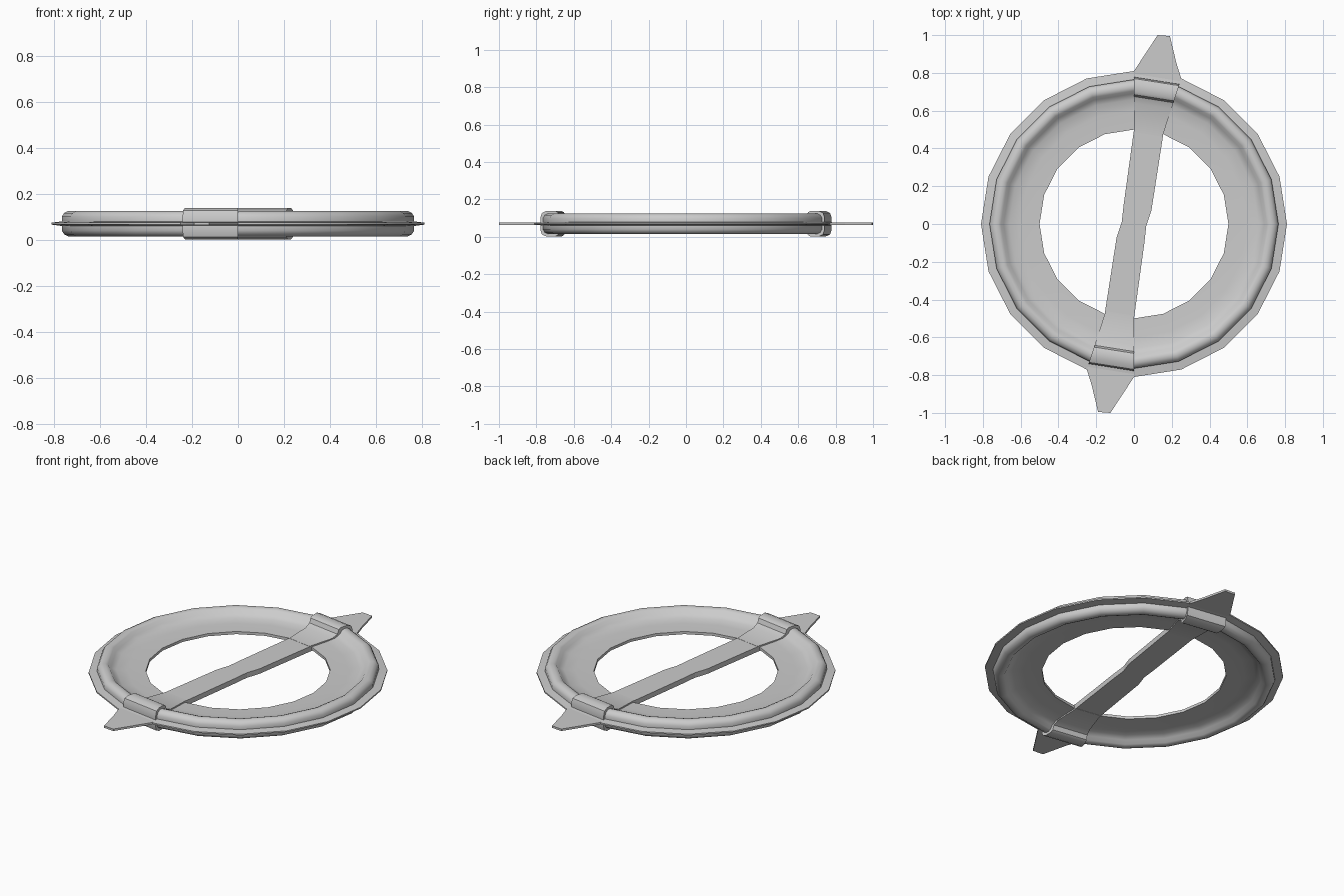
import bpy, bmesh
from math import sin, cos, pi

cube = bpy.data.objects.get("Cube")
if cube:
    bpy.data.objects.remove(cube, do_unlink=True)

SIDES = 20
MID = 0.07  # height of the mirror plane

metal = bpy.data.materials.new("grey metal")
metal.use_nodes = True
colour = (0.6, 0.6, 0.6, 1)
metal.diffuse_color = colour
metal.node_tree.nodes["Principled BSDF"].inputs["Base Color"].default_value = colour


def finish(name, bm, smooth=True):
    bmesh.ops.recalc_face_normals(bm, faces=bm.faces)
    mesh = bpy.data.meshes.new(name)
    bm.to_mesh(mesh)
    bm.free()
    obj = bpy.data.objects.new(name, mesh)
    bpy.context.collection.objects.link(obj)
    mesh.materials.append(metal)
    if smooth:
        bpy.ops.object.select_all(action="DESELECT")
        obj.select_set(True)
        bpy.context.view_layer.objects.active = obj
        bpy.ops.object.shade_smooth_by_angle(angle=pi / 5)


def sweep(name, half, start, steps):
    """Sweep a profile, mirrored about MID, round the z axis in flat segments."""
    loop = [(r, MID + h) for r, h in half] + [(r, MID - h) for r, h in reversed(half)]
    closed = steps == SIDES
    bm = bmesh.new()
    rings = []
    for i in range(steps if closed else steps + 1):
        a = 2 * pi * (start + i) / SIDES
        rings.append([bm.verts.new((r * cos(a), r * sin(a), z)) for r, z in loop])
    n = len(loop)
    for i in range(steps):
        p, q = rings[i], rings[(i + 1) % len(rings)]
        for j in range(n):
            k = (j + 1) % n
            bm.faces.new((p[j], p[k], q[k], q[j]))
    if not closed:
        bm.faces.new(rings[0])
        bm.faces.new(rings[-1])
    finish(name, bm)


def plate(name, outline, thick):
    """Flat plate, centred on MID."""
    bm = bmesh.new()
    face = bm.faces.new([bm.verts.new((x, y, MID - thick / 2)) for x, y in outline])
    top = bmesh.ops.extrude_face_region(bm, geom=[face])["geom"]
    bmesh.ops.translate(bm, vec=(0, 0, thick),
                        verts=[v for v in top if isinstance(v, bmesh.types.BMVert)])
    finish(name, bm, smooth=False)


def turned(points):
    return [(-x, -y) for x, y in points]


# Ring: inner disc, raised rim and thin outer flange (radius, half height)
ring = [(0.5, 0.008), (0.6, 0.011), (0.66, 0.016), (0.69, 0.03), (0.705, 0.049),
        (0.72, 0.055), (0.738, 0.055), (0.755, 0.046), (0.765, 0.03),
        (0.765, 0.01), (0.81, 0.004)]
sweep("ring", ring, 0, SIDES)

# Clasps: one segment of slightly larger profile on opposite sides
clasp = [(0.485, 0.016), (0.64, 0.02), (0.675, 0.035), (0.685, 0.06), (0.7, 0.069),
         (0.745, 0.069), (0.77, 0.058), (0.778, 0.035), (0.778, 0.012)]
sweep("back_clasp", clasp, 4, 1)
sweep("front_clasp", clasp, 14, 1)

# Pointed tips outside the clasps
tip = [(0, 0.76), (0, 0.81), (0.125, 1.0), (0.19, 0.995), (0.225, 0.85),
       (0.25, 0.77), (0.235, 0.73)]
plate("back_tip", tip, 0.012)
plate("front_tip", turned(tip), 0.012)

# Crossbar, with a slight step at the middle
edge = [(0, 0.5), (-0.055, 0.1), (-0.065, 0.01), (-0.092, -0.07), (-0.155, -0.475)]
plate("crossbar", edge + turned(edge), 0.03)
